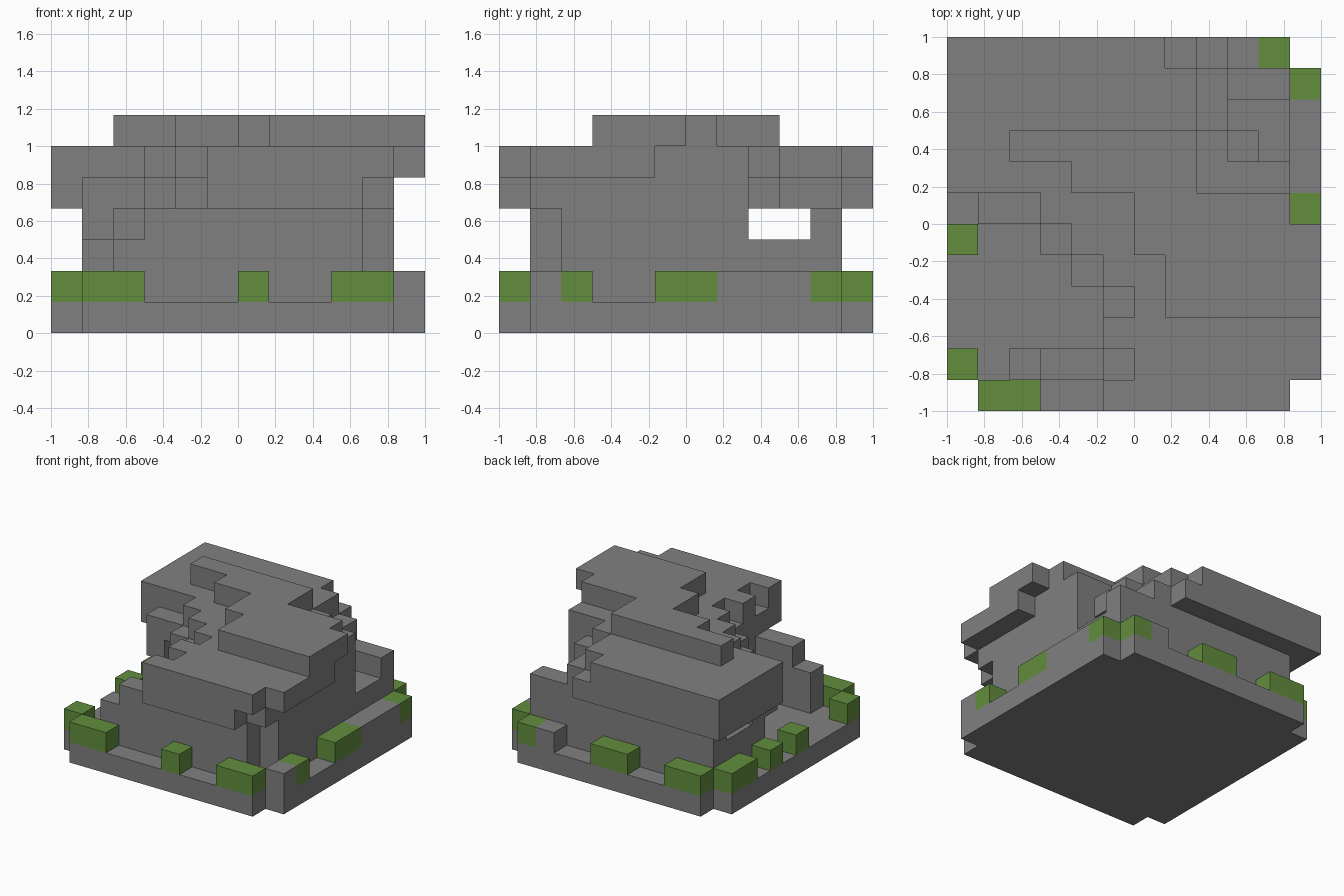
import bpy
import bmesh
from mathutils import Vector, Matrix

default = bpy.data.objects.get("Cube")
if default:
    bpy.data.objects.remove(default, do_unlink=True)

UNIT = 1 / 6      # edge length of one block
COUNT = 12        # blocks along each side


def material(name, color):
    mat = bpy.data.materials.new(name)
    mat.use_nodes = True
    mat.diffuse_color = color
    mat.node_tree.nodes["Principled BSDF"].inputs["Base Color"].default_value = color
    return mat


stone = material("grey stone", (0.216, 0.216, 0.216, 1))
moss = material("green moss", (0.122, 0.27, 0.048, 1))


def block(xs, ys, level):
    """Cells in inclusive column and row spans on one level."""
    return {(i, j, level)
            for i in range(xs[0], xs[1] + 1)
            for j in range(ys[0], ys[1] + 1)}


def rows(level, spans):
    """Cells of one level, given as (row, first column, last column)."""
    cells = set()
    for row, first, last in spans:
        cells |= block((first, last), (row, row), level)
    return cells


edge = COUNT - 1
corners = {(i, j, 0) for i in (0, edge) for j in (0, edge)}
parts = {}

# Square base plate with notched corners
parts["base_plate"] = (block((0, edge), (0, edge), 0) - corners, stone)

# Mossy blocks around the rim
parts["front_moss"] = (rows(1, [(0, 1, 2), (0, 6, 6), (0, 9, 10)]), moss)
parts["back_moss"] = (rows(1, [(edge, 1, 2), (edge, 5, 6), (edge, 10, 10)]), moss)
parts["left_moss"] = (rows(1, [(j, edge, edge) for j in (2, 5, 6, 10)]), moss)
parts["right_moss"] = (rows(1, [(j, 0, 0) for j in (1, 5, 7, 9, 10)]), moss)

# Bare stone blocks on the rim
parts["rim_stones"] = (rows(1, [(1, edge, edge), (edge, 9, 9)])
                       | block((edge, edge), (7, 9), 1), stone)

# Lower walls: thin front wall, solid core, open hollow on one side
walls = set()
for level in (1, 2):
    walls |= block((2, 9), (1, 1), level)
    walls |= block((5, 10), (2, 6), level)
    walls |= block((1, 10), (7, 10), level)
parts["lower_walls"] = (walls, stone)

# Upper walls, with a tunnel running straight through
parts["upper_walls"] = (block((3, 9), (1, 1), 3) | block((5, 10), (2, 6), 3)
                        | block((1, 1), (6, 6), 3) | block((1, 10), (7, 7), 3)
                        | block((1, 10), (10, 10), 3), stone)

# Three stepped roof slabs
parts["lower_roof"] = (rows(4, [
    (0, 5, 9), (1, 5, 10), (2, 5, 10), (3, 5, 10), (4, 4, 10), (5, 3, 10),
    (6, 1, 10), (7, 0, 10), (8, 0, 9), (9, 0, 8), (10, 0, 8), (11, 0, 7)]), stone)
parts["middle_roof"] = (rows(5, [
    (0, 5, 10), (1, 6, 11), (2, 5, 11), (3, 6, 11), (4, 5, 11), (5, 4, 10),
    (6, 3, 10), (7, 0, 10), (8, 0, 8), (9, 0, 7), (10, 0, 7), (11, 0, 6)]), stone)
parts["top_roof"] = (rows(6, [
    (3, 7, 11), (4, 7, 11), (5, 6, 11), (6, 6, 10), (7, 4, 7), (8, 2, 7)]), stone)

occupied = set().union(*(cells for cells, _ in parts.values()))


def build(name, cells, mat):
    """One object from cubes, keeping only the faces open to the air."""
    bm = bmesh.new()
    for cell in sorted(cells):
        centre = Vector(cell) + Vector((0.5, 0.5, 0.5)) - Vector((COUNT, COUNT, 0)) / 2
        made = bmesh.ops.create_cube(bm, size=UNIT,
                                     matrix=Matrix.Translation(centre * UNIT))
        faces = {f for v in made["verts"] for f in v.link_faces}
        hidden = []
        for face in faces:
            face.normal_update()
            step = [round(c) for c in face.normal]
            if tuple(c + s for c, s in zip(cell, step)) in occupied:
                hidden.append(face)
        bmesh.ops.delete(bm, geom=hidden, context="FACES")
    bmesh.ops.remove_doubles(bm, verts=bm.verts, dist=UNIT / 100)
    bmesh.ops.dissolve_limit(bm, angle_limit=0.01, verts=bm.verts, edges=bm.edges)
    mesh = bpy.data.meshes.new(name)
    bm.to_mesh(mesh)
    bm.free()
    mesh.materials.append(mat)
    bpy.context.collection.objects.link(bpy.data.objects.new(name, mesh))


for part_name, (part_cells, part_mat) in parts.items():
    build(part_name, part_cells, part_mat)
